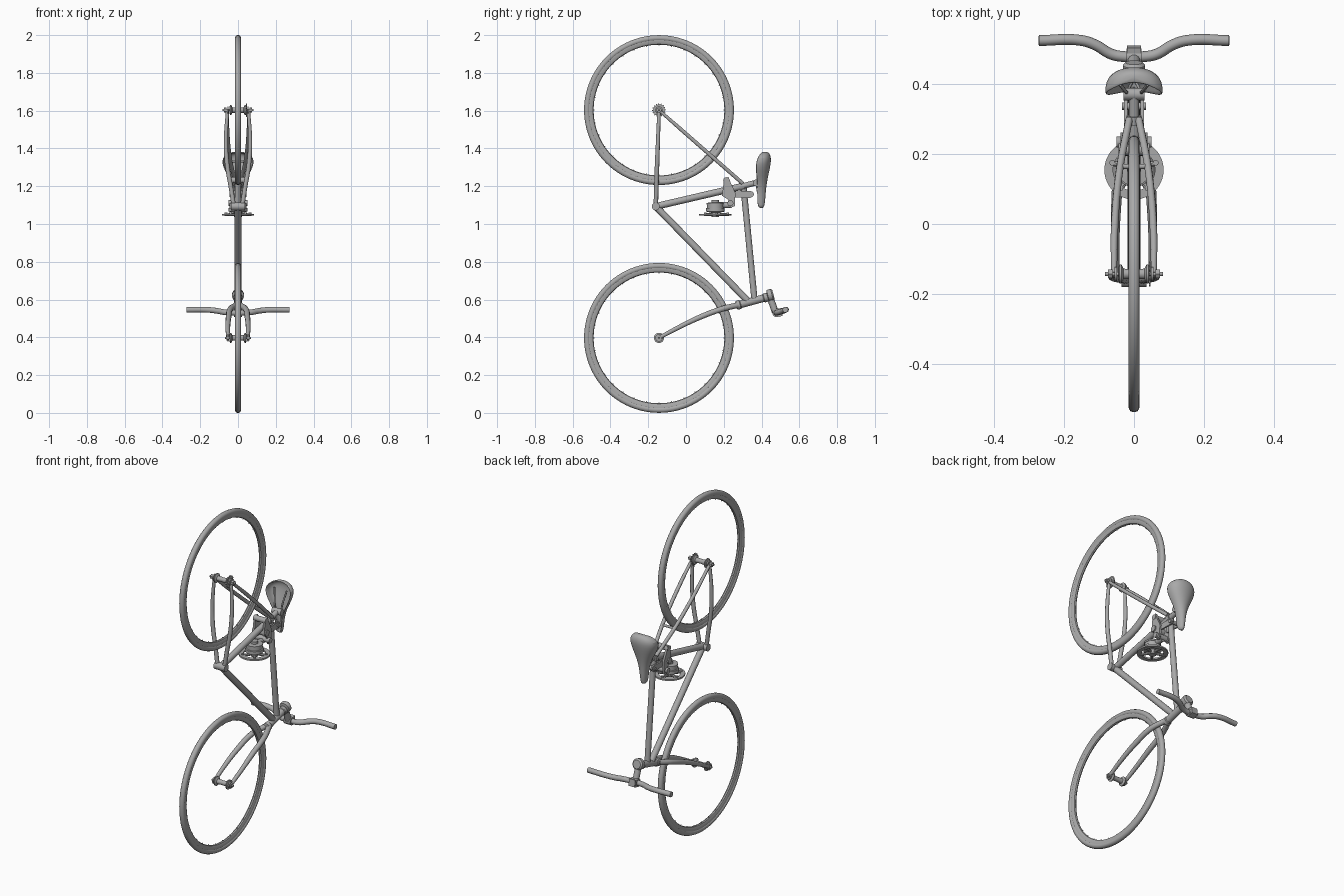
import bpy, bmesh, math
from mathutils import Vector

cube = bpy.data.objects.get("Cube")
if cube:
    bpy.data.objects.remove(cube)

grey = bpy.data.materials.new("plain grey")
grey.use_nodes = True
GREY = (0.4, 0.4, 0.4, 1)
grey.diffuse_color = GREY
grey.node_tree.nodes["Principled BSDF"].inputs["Base Color"].default_value = GREY


def finish(name, bm):
    """Turn a bmesh into a shaded object."""
    bmesh.ops.recalc_face_normals(bm, faces=bm.faces)
    mesh = bpy.data.meshes.new(name)
    bm.to_mesh(mesh)
    bm.free()
    mesh.materials.append(grey)
    obj = bpy.data.objects.new(name, mesh)
    bpy.context.collection.objects.link(obj)
    bpy.ops.object.select_all(action='DESELECT')
    obj.select_set(True)
    bpy.context.view_layer.objects.active = obj
    bpy.ops.object.shade_smooth_by_angle(angle=math.radians(40))
    return obj


def lathe(name, centre, axis, profile, steps=24, closed=False):
    """Revolve (radius, offset along axis) pairs; open profiles get end caps."""
    bm = bmesh.new()
    rot = Vector((0, 0, 1)).rotation_difference(Vector(axis).normalized())
    rings = []
    for r, h in profile:
        ring = []
        for i in range(steps):
            a = math.tau * i / steps
            p = Vector((r * math.cos(a), r * math.sin(a), h))
            ring.append(bm.verts.new(Vector(centre) + rot @ p))
        rings.append(ring)
    pairs = list(zip(rings, rings[1:]))
    if closed:
        pairs.append((rings[-1], rings[0]))
    for a, b in pairs:
        for i in range(steps):
            j = (i + 1) % steps
            bm.faces.new((a[i], a[j], b[j], b[i]))
    if not closed:
        bm.faces.new(rings[0])
        bm.faces.new(rings[-1])
    return finish(name, bm)


def rod(name, a, b, r, steps=16):
    a, b = Vector(a), Vector(b)
    return lathe(name, a, b - a, [(r, 0), (r, (b - a).length)], steps)


def tube(name, points, radius, taper=None, mirror=False):
    """Smooth pipe through points, optionally tapered and mirrored in x."""
    for side in ((1, -1) if mirror else (1,)):
        curve = bpy.data.curves.new(name, 'CURVE')
        curve.dimensions = '3D'
        curve.bevel_depth = radius
        curve.bevel_resolution = 3
        curve.resolution_u = 8
        curve.use_fill_caps = True
        spline = curve.splines.new('BEZIER')
        spline.bezier_points.add(len(points) - 1)
        for i, (bp, p) in enumerate(zip(spline.bezier_points, points)):
            bp.co = (p[0] * side, p[1], p[2])
            bp.handle_left_type = bp.handle_right_type = 'AUTO'
            bp.radius = taper[i] if taper else 1
        temp = bpy.data.objects.new(name, curve)
        bpy.context.collection.objects.link(temp)
        graph = bpy.context.evaluated_depsgraph_get()
        bm = bmesh.new()
        bm.from_mesh(temp.evaluated_get(graph).to_mesh())
        bpy.data.objects.remove(temp)
        label = name if not mirror else ("left_" if side > 0 else "right_") + name
        finish(label, bm)


def plate(name, outline, x0, x1):
    """Extrude a (y, z) outline between two x positions."""
    bm = bmesh.new()
    face = bm.faces.new([bm.verts.new((x0, y, z)) for y, z in outline])
    ext = bmesh.ops.extrude_face_region(bm, geom=[face])
    moved = [g for g in ext["geom"] if isinstance(g, bmesh.types.BMVert)]
    bmesh.ops.translate(bm, vec=(x1 - x0, 0, 0), verts=moved)
    return finish(name, bm)


X, Z = (1, 0, 0), (0, 0, 1)
AXLE_Y, FRONT_Z, REAR_Z = -0.143, 0.397, 1.603

# Wheels: tyre, rim, spoke seats and hub
for label, z, half in (("front", FRONT_Z, 0.062), ("rear", REAR_Z, 0.075)):
    c = Vector((0, AXLE_Y, z))
    tyre = [(0.381 + 0.016 * math.sin(a), 0.016 * math.cos(a))
            for a in [math.tau * i / 14 for i in range(14)]]
    lathe(label + "_tyre", c, X, tyre, 96, True)
    lathe(label + "_rim", c, X, [(0.374, 0.012), (0.360, 0.012), (0.349, 0.007), (0.346, 0),
          (0.349, -0.007), (0.360, -0.012), (0.374, -0.012)], 96, True)
    for i in range(32):
        a = math.tau * i / 32
        d = Vector((0, math.cos(a), math.sin(a)))
        rod(label + "_spoke_seat", c + d * 0.342, c + d * 0.35, 0.003, 6)
    lathe(label + "_hub", c, X, [(0.016, -0.045), (0.027, -0.042), (0.027, -0.036), (0.015, -0.03),
          (0.013, 0), (0.015, 0.03), (0.027, 0.036), (0.027, 0.042), (0.016, 0.045)])
    rod(label + "_axle", c - Vector((half + 0.008, 0, 0)), c + Vector((half + 0.008, 0, 0)), 0.006)
    for s in (-1, 1):
        rod(label + "_axle_nut", c + Vector((s * half, 0, 0)), c + Vector((s * (half - 0.014), 0, 0)), 0.014, 6)
        rod(label + "_dropout", c + Vector((s * 0.049, 0, 0)), c + Vector((s * 0.056, 0, 0)), 0.02)

# Rear cog with teeth
teeth = []
for i in range(64):
    a = math.tau * i / 64
    r = 0.036 if i % 4 < 2 else 0.029
    teeth.append((AXLE_Y + r * math.cos(a), REAR_Z + r * math.sin(a)))
plate("rear_cog", teeth, 0.043, 0.048)

# Main frame
BB = (0, -0.16, 1.093)
rod("bottom_bracket", (-0.036, BB[1], BB[2]), (0.036, BB[1], BB[2]), 0.021)
rod("seat_tube", BB, (0, 0.30, 1.2), 0.018)
rod("seat_post", (0, 0.29, 1.198), (0, 0.375, 1.22), 0.015)
rod("seat_collar", (0, 0.285, 1.197), (0, 0.31, 1.202), 0.022)
rod("down_tube", BB, (0, 0.325, 0.595), 0.018)
rod("top_tube", (0, 0.305, 1.19), (0, 0.362, 0.605), 0.0165)
tube("chain_stay", [(0.055, AXLE_Y, REAR_Z), (0.064, -0.148, 1.45), (0.058, -0.153, 1.32),
     (0.037, -0.157, 1.19), (0.022, BB[1], BB[2])], 0.012, [0.75, 0.9, 1, 1, 1], True)
tube("seat_stay", [(0.057, AXLE_Y, REAR_Z), (0.056, -0.02, 1.495), (0.042, 0.15, 1.346),
     (0.014, 0.3, 1.215)], 0.0105, [0.8, 1, 1, 1], True)
rod("stay_bridge", (-0.04, 0.165, 1.333), (0.04, 0.165, 1.333), 0.007)

# Head tube, fork and crown
HEAD = Vector((0, 0.155, 0.042)).normalized()
base = Vector((0, 0.265, 0.568))
lathe("head_tube", base, HEAD, [(0.018, 0), (0.024, 0.004), (0.024, 0.022), (0.020, 0.026),
      (0.020, 0.15), (0.024, 0.154), (0.024, 0.168), (0.018, 0.18), (0.018, 0.2)])
tube("fork_leg", [(0.052, AXLE_Y, FRONT_Z), (0.054, -0.05, 0.447), (0.05, 0.07, 0.505),
     (0.04, 0.19, 0.55), (0.012, 0.272, 0.57)], 0.0155, [0.65, 0.8, 0.95, 1, 1], True)

# Stem, clamp and handlebar
cap = base + HEAD * 0.185
lathe("steerer_cap", cap + Vector((0, 0, 0.006)), HEAD,
      [(0.02, -0.014), (0.032, -0.01), (0.032, 0.012), (0.024, 0.02)])
rod("stem", cap, (0, 0.472, 0.535), 0.018)
rod("bar_clamp", (-0.022, 0.48, 0.53), (0.022, 0.48, 0.53), 0.023)
plate("clamp_face", [(0.492, 0.508), (0.512, 0.515), (0.505, 0.555), (0.485, 0.55)], -0.02, 0.02)
half_bar = [(0.03, 0.48, 0.53), (0.065, 0.487, 0.532), (0.11, 0.513, 0.54),
            (0.15, 0.526, 0.545), (0.273, 0.526, 0.546)]
tube("handlebar", [(-x, y, z) for x, y, z in reversed(half_bar)] + half_bar, 0.0155)

# Saddle shell: arched sections along its length (z, half width, top y, edge y)
sections = [(1.084, 0.008, 0.405, 0.39), (1.092, 0.018, 0.415, 0.38), (1.13, 0.022, 0.42, 0.376),
            (1.18, 0.027, 0.423, 0.378), (1.23, 0.043, 0.43, 0.376), (1.28, 0.07, 0.441, 0.369),
            (1.32, 0.085, 0.449, 0.369), (1.35, 0.083, 0.451, 0.378), (1.373, 0.06, 0.443, 0.39),
            (1.383, 0.025, 0.43, 0.405)]
bm = bmesh.new()
rows = []
for z, w, top, edge in sections:
    angles = [math.pi * i / 14 for i in range(15)]
    rows.append([bm.verts.new((w * math.cos(a), edge + (top - edge) * math.sin(a) ** 0.7, z))
                 for a in angles])
for a, b in zip(rows, rows[1:]):
    for i in range(14):
        bm.faces.new((a[i], a[i + 1], b[i + 1], b[i]))
bm.faces.new(rows[0])
bm.faces.new(rows[-1])
saddle = finish("saddle", bm)
mod = saddle.modifiers.new("thickness", 'SOLIDIFY')
mod.thickness = 0.007
mod = saddle.modifiers.new("rounding", 'SUBSURF')
mod.levels = mod.render_levels = 1

# Saddle rails and clamp
tube("saddle_rail", [(0.008, 0.405, 1.11), (0.02, 0.38, 1.17), (0.022, 0.378, 1.24),
     (0.04, 0.4, 1.34)], 0.005, None, True)
rod("saddle_clamp", (-0.03, 0.372, 1.218), (0.03, 0.372, 1.218), 0.018)

# Chainring assembly: ring, spider arms, bolts and drum
RING = Vector((0, 0.155, 1.05))
lathe("chainring", RING, Z, [(0.085, -0.005), (0.085, 0.004), (0.06, 0.004), (0.06, -0.005)], 48, True)
for i in range(5):
    a = math.tau * i / 5 + math.pi / 2
    d = Vector((math.cos(a), math.sin(a), 0))
    rod("spider_arm", RING + d * 0.01, RING + d * 0.066, 0.008, 8)
    rod("ring_bolt", RING + d * 0.066 - Vector((0, 0, 0.008)), RING + d * 0.066 + Vector((0, 0, 0.01)), 0.008, 10)
lathe("crank_drum", RING, Z, [(0.02, -0.012), (0.024, 0.01), (0.05, 0.016), (0.05, 0.034),
      (0.044, 0.036), (0.044, 0.052), (0.046, 0.053), (0.046, 0.062), (0.02, 0.064), (0.02, 0.078)], 32)

# Bracket joining the drum to the frame
for s in (-1, 1):
    plate("bracket_cheek", [(0.2, 1.24), (0.225, 1.25), (0.238, 1.215), (0.262, 1.165), (0.258, 1.095),
          (0.235, 1.085), (0.222, 1.13), (0.19, 1.15), (0.196, 1.19)], s * 0.026, s * 0.038)
    plate("link_arm", [(0.25, 1.14), (0.34, 1.138), (0.356, 1.147), (0.36, 1.158), (0.354, 1.17),
          (0.34, 1.175), (0.25, 1.172)], s * 0.019, s * 0.028)
rod("drum_arm", (0, 0.17, 1.1), (0, 0.24, 1.1), 0.016)
for y, z, half, r in ((0.235, 1.11, 0.05, 0.016), (0.213, 1.232, 0.04, 0.016),
                      (0.213, 1.16, 0.045, 0.018), (0.338, 1.156, 0.034, 0.011)):
    rod("bracket_pivot", (-half, y, z), (half, y, z), r)
